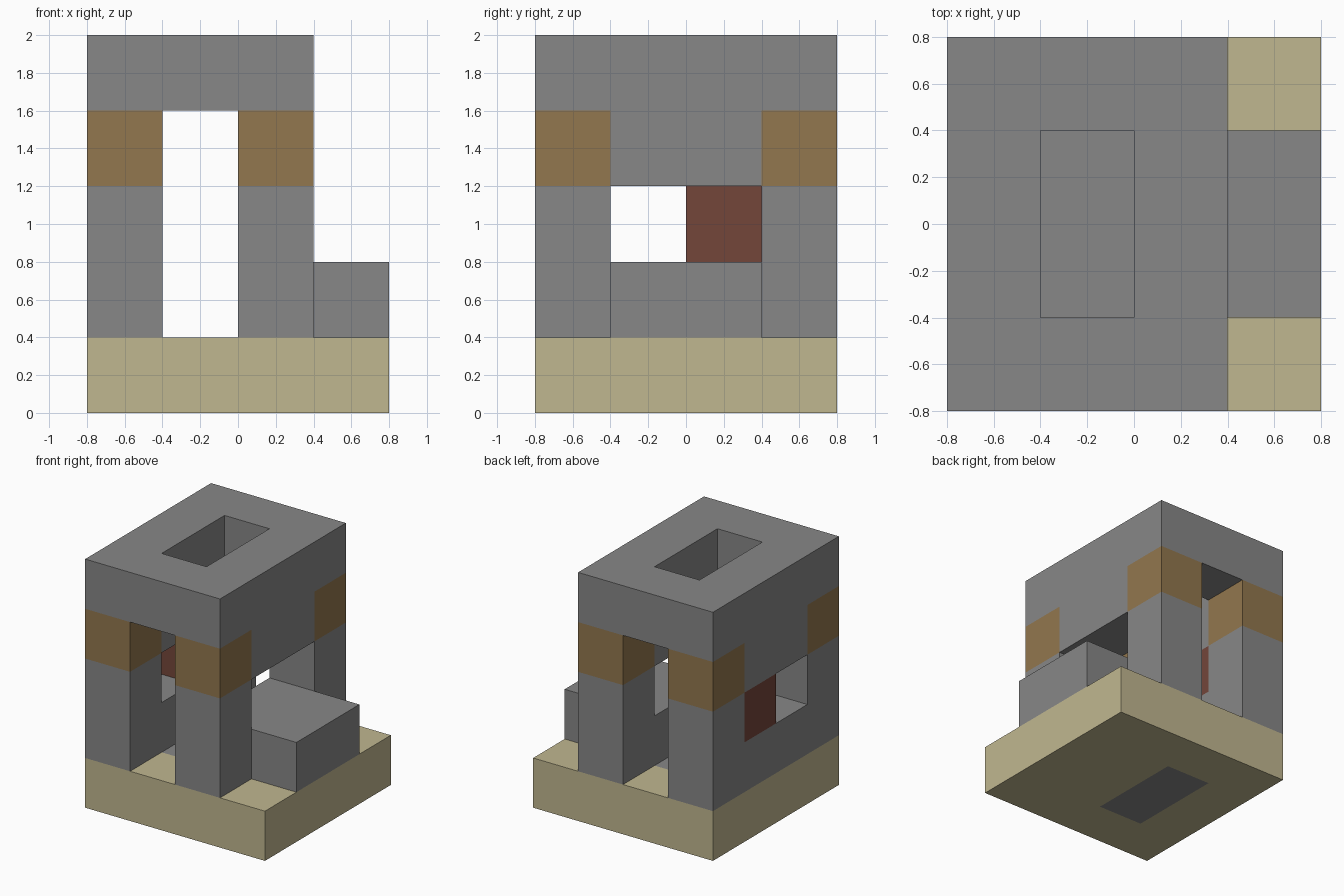
import bpy
import bmesh

cube = bpy.data.objects.get("Cube")
if cube:
    bpy.data.objects.remove(cube, do_unlink=True)

U = 0.4  # side of one building block


def material(name, rgb):
    mat = bpy.data.materials.new(name)
    mat.use_nodes = True
    mat.diffuse_color = (*rgb, 1)
    mat.node_tree.nodes["Principled BSDF"].inputs["Base Color"].default_value = (*rgb, 1)
    return mat


STONE = material("grey stone", (0.243, 0.243, 0.243))
SAND = material("pale sand", (0.527, 0.474, 0.279))
WOOD = material("brown timber", (0.287, 0.184, 0.077))
BRICK = material("dark red", (0.174, 0.061, 0.042))


def finish(name, bm, mat):
    bmesh.ops.recalc_face_normals(bm, faces=bm.faces)
    mesh = bpy.data.meshes.new(name)
    bm.to_mesh(mesh)
    bm.free()
    mesh.materials.append(mat)
    obj = bpy.data.objects.new(name, mesh)
    bpy.context.collection.objects.link(obj)
    return obj


def block(name, mat, x, y, z):
    """Box spanning the given (low, high) block counts on each axis."""
    bm = bmesh.new()
    bmesh.ops.create_cube(bm, size=1)
    for v in bm.verts:
        v.co = [U * (s[0] if c < 0 else s[1]) for c, s in zip(v.co, (x, y, z))]
    return finish(name, bm, mat)


def frame(name, mat, outer_x, outer_y, inner_x, inner_y, z):
    """Flat slab with a rectangular hole through it."""
    bm = bmesh.new()

    def loop(x, y):
        corners = ((x[0], y[0]), (x[1], y[0]), (x[1], y[1]), (x[0], y[1]))
        return [bm.verts.new((U * a, U * b, U * z[0])) for a, b in corners]

    outer, inner = loop(outer_x, outer_y), loop(inner_x, inner_y)
    for i in range(4):
        j = (i + 1) % 4
        bm.faces.new((outer[i], outer[j], inner[j], inner[i]))
    result = bmesh.ops.extrude_face_region(bm, geom=bm.faces[:])
    top = [g for g in result["geom"] if isinstance(g, bmesh.types.BMVert)]
    bmesh.ops.translate(bm, verts=top, vec=(0, 0, U * (z[1] - z[0])))
    return finish(name, bm, mat)


FULL, MIDDLE, HALL = (-2, 2), (-1, 1), (-1, 0)

# Base slab with a stone inlay, and the roof with its opening
frame("base", SAND, FULL, FULL, HALL, MIDDLE, (0, 1))
block("floor_inlay", STONE, HALL, MIDDLE, (0, 1))
frame("roof", STONE, (-2, 1), FULL, HALL, MIDDLE, (4, 5))

# Side walls: corner pillars with timber caps, low wall and lintel
for side, x in (("right", (-2, -1)), ("left", (0, 1))):
    for end, y in (("front", (-2, -1)), ("back", (1, 2))):
        block(f"{end}_{side}_pillar", STONE, x, y, (1, 3))
        block(f"{end}_{side}_cap", WOOD, x, y, (3, 4))
    block(f"{side}_low_wall", STONE, x, MIDDLE, (1, 2))
    block(f"{side}_lintel", STONE, x, MIDDLE, (3, 4))

# Red block filling half of one window, and the outer step
block("window_block", BRICK, (-2, -1), (0, 1), (2, 3))
block("step", STONE, (1, 2), MIDDLE, (1, 2))
